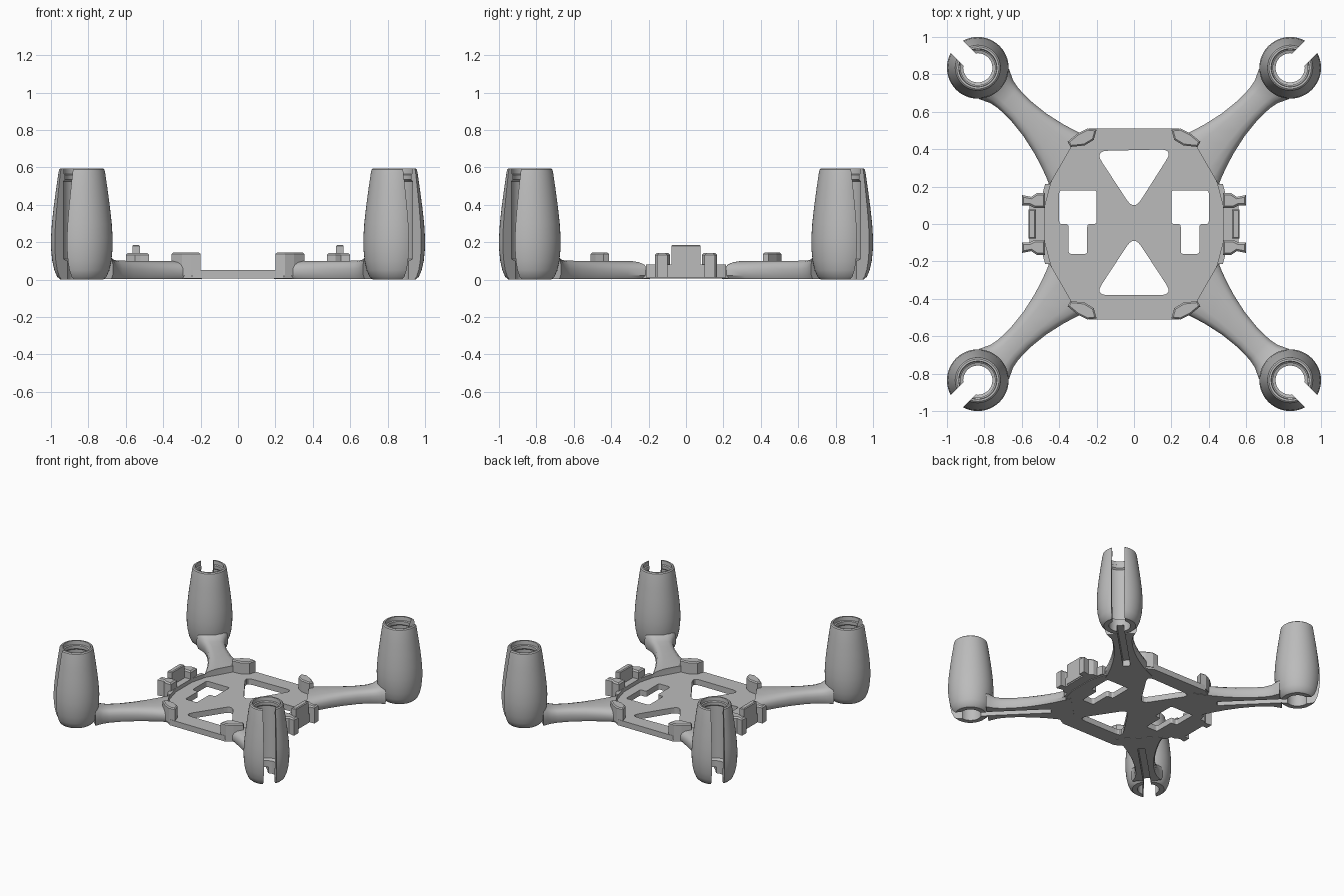
import bpy, bmesh, math
from mathutils import Matrix, Vector

cube = bpy.data.objects.get("Cube")
if cube:
    bpy.data.objects.remove(cube)

GREY = (0.5, 0.5, 0.5, 1)
mat = bpy.data.materials.new("plain grey")
mat.use_nodes = True
mat.diffuse_color = GREY
mat.node_tree.nodes["Principled BSDF"].inputs["Base Color"].default_value = GREY


def make(name, bm):
    bmesh.ops.remove_doubles(bm, verts=bm.verts, dist=1e-5)
    bmesh.ops.recalc_face_normals(bm, faces=bm.faces)
    me = bpy.data.meshes.new(name)
    bm.to_mesh(me)
    bm.free()
    me.materials.append(mat)
    ob = bpy.data.objects.new(name, me)
    bpy.context.collection.objects.link(ob)
    return ob


def prism(name, pts, z0, z1, bevel=0):
    bm = bmesh.new()
    face = bm.faces.new([bm.verts.new((x, y, z0)) for x, y in pts])
    ext = bmesh.ops.extrude_face_region(bm, geom=[face])
    top = [v for v in ext["geom"] if isinstance(v, bmesh.types.BMVert)]
    bmesh.ops.translate(bm, verts=top, vec=(0, 0, z1 - z0))
    if bevel:
        edges = [e for e in bm.edges if all(v.co.z > z1 - 1e-4 for v in e.verts)]
        bmesh.ops.bevel(bm, geom=edges, offset=bevel, segments=1, affect='EDGES')
    return make(name, bm)


def rect(x0, x1, y0, y1):
    return [(x0, y0), (x1, y0), (x1, y1), (x0, y1)]


def rounded(pts, r, n=5):
    out = []
    for i, p in enumerate(pts):
        p, a, b = Vector(p), Vector(pts[i - 1]), Vector(pts[(i + 1) % len(pts)])
        s, e = p + (a - p).normalized() * r, p + (b - p).normalized() * r
        for k in range(n + 1):
            t = k / n
            out.append(tuple(s * (1 - t) ** 2 + p * 2 * t * (1 - t) + e * t * t))
    return out


def cut(ob, cutter):
    cutter.hide_render = True
    mod = ob.modifiers.new("cut", 'BOOLEAN')
    mod.operation, mod.solver, mod.object = 'DIFFERENCE', 'EXACT', cutter
    bpy.context.view_layer.update()
    dg = bpy.context.evaluated_depsgraph_get()
    me = bpy.data.meshes.new_from_object(ob.evaluated_get(dg))
    ob.modifiers.clear()
    ob.data = me
    bpy.data.objects.remove(cutter)


def smooth(ob):
    bpy.ops.object.select_all(action='DESELECT')
    ob.select_set(True)
    bpy.context.view_layer.objects.active = ob
    bpy.ops.object.shade_smooth_by_angle(angle=math.radians(35))


# Base plate with rounded triangular windows and T-shaped slots
quarter = [(0.24, 0.51), (0.31, 0.47), (0.46, 0.21), (0.49, 0.1)]
outline = quarter + [(x, -y) for x, y in reversed(quarter)]
outline += [(-x, -y) for x, y in quarter] + [(-x, y) for x, y in reversed(quarter)]
plate = prism("base_plate", outline, 0.005, 0.05)
for tri in ([(0, 0.07), (0.21, 0.4), (-0.21, 0.39)],
            [(0, -0.06), (-0.21, -0.38), (0.21, -0.38)]):
    cut(plate, prism("window_cutter", rounded(tri, 0.07), -0.1, 0.2))
for s in (-1, 1):
    slot = [(0.25, -0.16), (0.35, -0.16), (0.35, 0), (0.4, 0),
            (0.4, 0.18), (0.2, 0.18), (0.2, 0), (0.25, 0)]
    cut(plate, prism("slot_cutter", rounded([(s * x, y) for x, y in slot], 0.015, 3), -0.1, 0.2))

# Arm stations: distance from centre, half width, height
STATIONS = [(0.44, 0.185, 0.1), (0.5, 0.158, 0.1), (0.57, 0.132, 0.1), (0.65, 0.108, 0.1),
            (0.75, 0.086, 0.1), (0.86, 0.074, 0.1), (0.95, 0.076, 0.102), (1.0, 0.086, 0.11),
            (1.03, 0.1, 0.125), (1.06, 0.115, 0.14)]
SECTION = [(0.9, 0), (1, 0.2), (1, 0.55), (0.92, 0.78), (0.75, 0.92), (0.45, 1)]
POD = 1.181


def arm(name):
    bm = bmesh.new()
    rings = []
    for u, w, h in STATIONS:
        half = [(w * a, 0.003 + (h - 0.003) * b) for a, b in SECTION]
        loop = half + [(-v, z) for v, z in reversed(half)]
        rings.append([bm.verts.new((u, v, z)) for v, z in loop])
    n = len(rings[0])
    for a, b in zip(rings, rings[1:]):
        for i in range(n):
            bm.faces.new((a[i], a[(i + 1) % n], b[(i + 1) % n], b[i]))
    bm.faces.new(rings[0])
    bm.faces.new(rings[-1])
    return make(name, bm)


# Pod wall: outer skin upward, then the stepped bore downward
WALL = [(0.078, 0), (0.115, 0), (0.132, 0.015), (0.147, 0.05), (0.158, 0.1), (0.164, 0.16),
        (0.165, 0.22), (0.16, 0.3), (0.15, 0.39), (0.138, 0.48), (0.125, 0.57), (0.121, 0.588),
        (0.113, 0.595), (0.102, 0.595), (0.1, 0.565), (0.092, 0.56), (0.092, 0.535),
        (0.104, 0.525), (0.104, 0.11), (0.078, 0.1)]


def pod(name):
    bm = bmesh.new()
    vs = [bm.verts.new((r, 0, z)) for r, z in WALL]
    edges = [bm.edges.new((vs[i - 1], vs[i])) for i in range(len(vs))]
    bmesh.ops.spin(bm, geom=vs + edges, cent=(0, 0, 0), axis=(0, 0, 1),
                   angle=math.tau, steps=48, use_duplicate=False)
    bmesh.ops.translate(bm, verts=bm.verts, vec=(POD, 0, 0))
    return make(name, bm)


# Four arms and slotted motor pods, one per corner
for i, corner in enumerate(("back_left", "back_right", "front_right", "front_left")):
    turn = Matrix.Rotation(math.radians(45 + 90 * i), 4, 'Z')
    a, p = arm(corner + "_arm"), pod(corner + "_pod")
    cut(p, prism("pod_slot_cutter", rect(POD + 0.02, POD + 0.3, -0.046, 0.046), -0.1, 0.8))
    for ob in (a, p):
        cut(ob, prism("groove_cutter", rect(0.6, POD, -0.026, 0.026), -0.1, 0.05))
        ob.data.transform(turn)
    inset = [(x * 0.985, y * 0.985) for x, y in outline]
    cut(a, prism("seat_cutter", inset, 0.048, 0.4))
    smooth(a)
    smooth(p)

# Corner clips, side clips and side rims
CLIP = [(0.2, 0.505), (0.215, 0.45), (0.265, 0.42), (0.34, 0.412), (0.355, 0.44), (0.3, 0.485), (0.25, 0.51)]
for sx, side in ((1, "left"), (-1, "right")):
    for sy, end in ((1, "back"), (-1, "front")):
        tag = end + "_" + side
        prism(tag + "_corner_clip", [(sx * x, sy * y) for x, y in CLIP], 0.02, 0.145, 0.008)
        jaw = [(0.475, 0.085), (0.53, 0.085), (0.56, 0.1), (0.6, 0.1),
               (0.6, 0.155), (0.55, 0.145), (0.52, 0.165), (0.475, 0.165)]
        prism(tag + "_clip_jaw", [(sx * x, sy * y) for x, y in jaw], 0.01, 0.142, 0.01)
    prism(side + "_clip_wall", [(sx * x, y) for x, y in rect(0.525, 0.565, -0.078, 0.078)], 0.02, 0.185, 0.006)
    prism(side + "_clip_bridge", [(sx * x, y) for x, y in rect(0.475, 0.56, -0.1, 0.1)], 0.01, 0.08)
    rim = [(0.445, 0.215), (0.475, 0.1), (0.475, -0.1), (0.445, -0.215),
           (0.475, -0.215), (0.505, -0.1), (0.505, 0.1), (0.475, 0.215)]
    prism(side + "_rim", [(sx * x, y) for x, y in rim], 0.01, 0.08)
